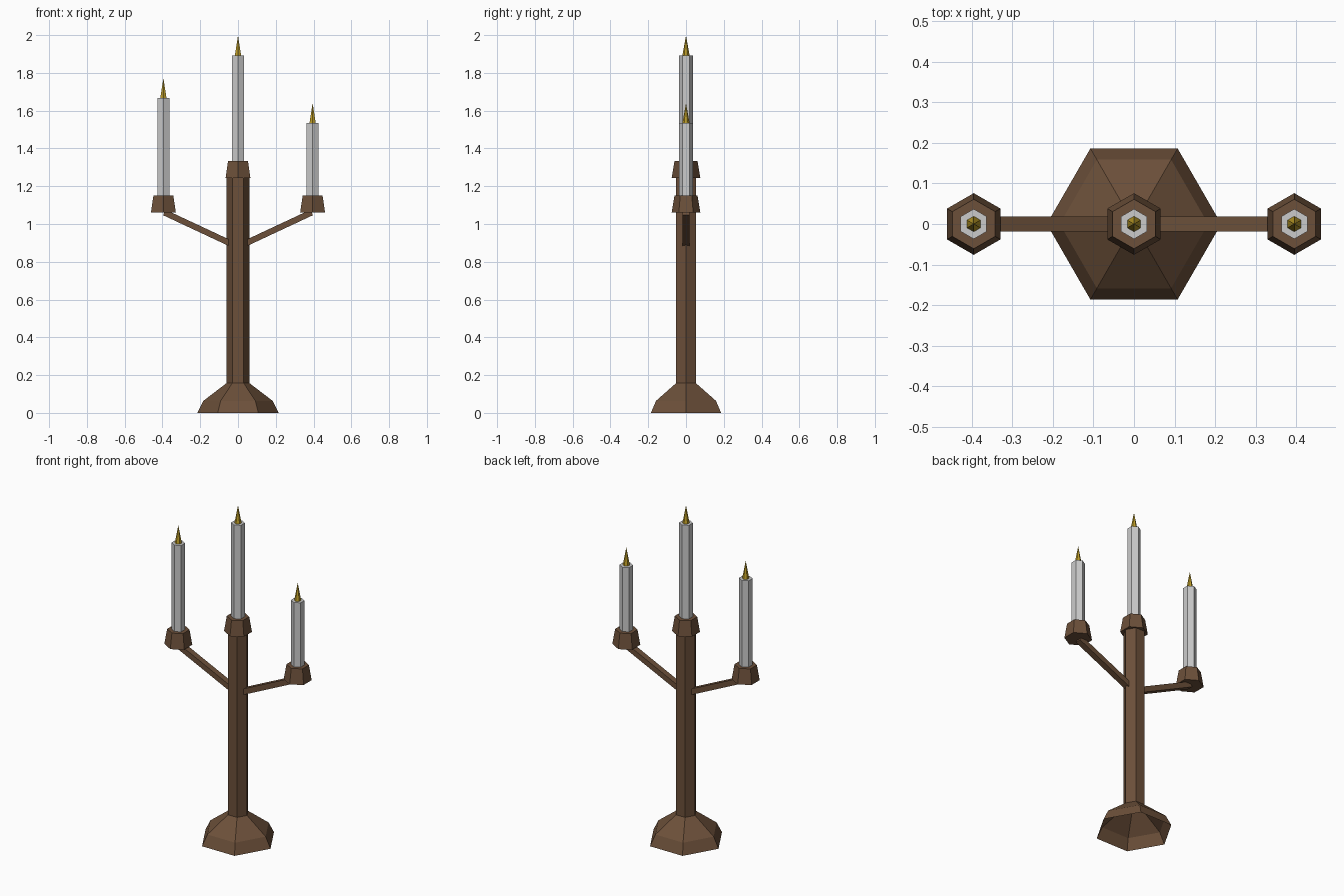
import bpy, bmesh, math
from mathutils import Matrix

if "Cube" in bpy.data.objects:
    bpy.data.objects.remove(bpy.data.objects["Cube"])


def material(name, rgb):
    m = bpy.data.materials.new(name)
    m.diffuse_color = (*rgb, 1)
    m.use_nodes = True
    m.node_tree.nodes["Principled BSDF"].inputs["Base Color"].default_value = m.diffuse_color
    return m


WOOD = material("wood", (0.15, 0.08, 0.042))
FLAME = material("flame", (0.5, 0.33, 0.02))


def finish(bm, name, mat):
    bmesh.ops.recalc_face_normals(bm, faces=bm.faces[:])
    me = bpy.data.meshes.new(name)
    bm.to_mesh(me)
    bm.free()
    if mat:
        me.materials.append(mat)
    ob = bpy.data.objects.new(name, me)
    bpy.context.collection.objects.link(ob)
    return ob


def hex_loft(name, profile, x=0, turn=0, mat=None, bottom=True, top=True):
    """Stack hexagon rings from (radius, z) pairs; radius 0 makes a tip."""
    bm = bmesh.new()
    rings = []
    for r, z in profile:
        n = 6 if r else 1
        rings.append([bm.verts.new((x + r * math.cos(turn + i * math.pi / 3),
                                    r * math.sin(turn + i * math.pi / 3), z))
                      for i in range(n)])
    for a, b in zip(rings, rings[1:]):
        for i in range(6):
            j = (i + 1) % 6
            if len(b) == 1:
                bm.faces.new((a[i], a[j], b[0]))
            else:
                bm.faces.new((a[i], a[j], b[j], b[i]))
    if bottom:
        bm.faces.new(rings[0][::-1])
    if top and len(rings[-1]) == 6:
        bm.faces.new(rings[-1])
    return finish(bm, name, mat)


# Hollow flared foot and the stem
hex_loft("base", [(0.215, 0.003), (0.183, 0.067), (0.06, 0.161)],
         mat=WOOD, bottom=False, top=False).location.z = -0.003
hex_loft("stem", [(0.06, 0.158), (0.06, 1.25)], mat=WOOD)

# Cup, candle and flame for each holder: x, cup bottom, candle top
Q = math.pi / 6
for side, x, z, top in (("centre", 0, 1.243, 1.893),
                        ("left", -0.395, 1.06, 1.667),
                        ("right", 0.395, 1.06, 1.535)):
    hex_loft(side + "_cup", [(0.076, z), (0.061, z + 0.09)], x, Q, WOOD)
    hex_loft(side + "_candle", [(0.037, z + 0.08), (0.037, top)], x, Q)
    hex_loft(side + "_flame", [(0.019, top), (0, top + 0.105)], x, Q, FLAME)

# Slanted square arms from stem to side cups
for side, s in (("left", -1), ("right", 1)):
    dx, dz = 0.355, 0.166
    bm = bmesh.new()
    bmesh.ops.create_cube(bm, size=1)
    bm.transform(Matrix.Translation((s * (0.035 + dx / 2), 0, 0.895 + dz / 2))
                 @ Matrix.Rotation(-s * math.atan2(dz, dx), 4, 'Y')
                 @ Matrix.Diagonal((math.hypot(dx, dz), 0.036, 0.032, 1)))
    finish(bm, side + "_arm", WOOD)
